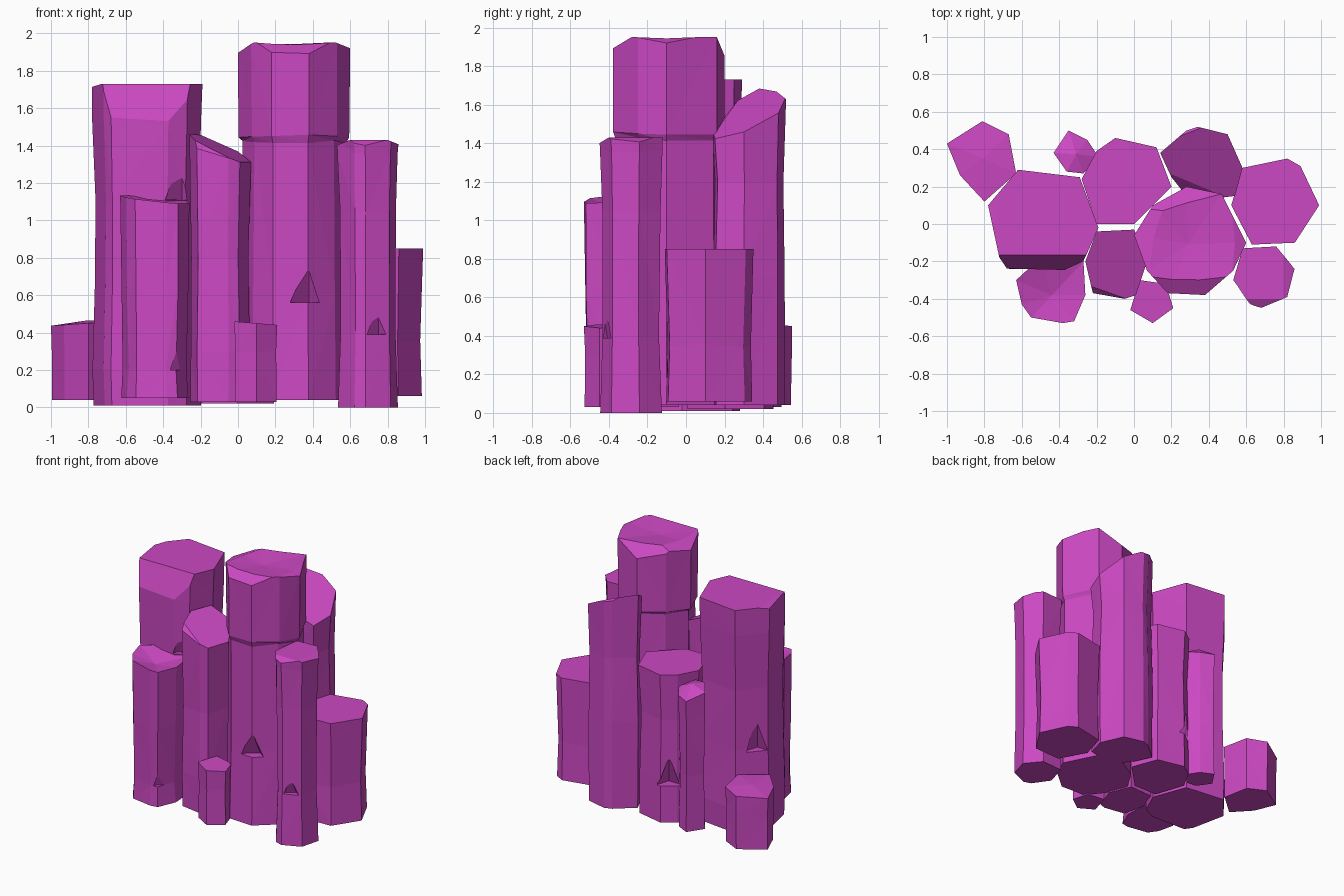
import bpy
import bmesh
import random
from mathutils import Vector

random.seed(4)
default_cube = bpy.data.objects.get("Cube")
if default_cube:
    bpy.data.objects.remove(default_cube, do_unlink=True)

# Single crystal colour
magenta = bpy.data.materials.new("magenta_crystal")
magenta.use_nodes = True
magenta.diffuse_color = (0.6, 0.065, 0.54, 1)
magenta.node_tree.nodes["Principled BSDF"].inputs["Base Color"].default_value = magenta.diffuse_color


def finish(name, bm):
    """Turn a bmesh into a flat shaded object in the scene."""
    bmesh.ops.recalc_face_normals(bm, faces=bm.faces)
    mesh = bpy.data.meshes.new(name)
    bm.to_mesh(mesh)
    bm.free()
    mesh.materials.append(magenta)
    obj = bpy.data.objects.new(name, mesh)
    bpy.context.collection.objects.link(obj)
    return obj


def column(name, outline, bottom, top, tilt=(0, 0), dip=0, rings=(), cuts=(), rough=0.008):
    """Irregular prism: rings are (height, scale), cuts are (point, normal) planes."""
    count = len(outline)
    centre = sum((Vector(p) for p in outline), Vector((0, 0))) / count
    bm = bmesh.new()
    levels = [(bottom, 0.97), *rings, (top, 1)]
    loops = []
    for level, (height, scale) in enumerate(levels):
        is_top = level == len(levels) - 1
        is_inner = 0 < level and not is_top
        loop = []
        for point in outline:
            offset = (Vector(point) - centre) * scale
            lift = offset.dot(Vector(tilt)) if is_top else 0
            if is_inner:
                offset *= 1 - random.uniform(0, rough) / offset.length
                lift = random.uniform(-rough, rough)
            loop.append(bm.verts.new((*(centre + offset), height + lift)))
        loops.append(loop)
    # Side walls
    for low, high in zip(loops, loops[1:]):
        for i in range(count):
            j = (i + 1) % count
            bm.faces.new((low[i], low[j], high[j], high[i]))
    # Base and crown
    bm.faces.new(loops[0])
    if dip:
        tip = bm.verts.new((*centre, top - dip))
        for i in range(count):
            bm.faces.new((loops[-1][i], loops[-1][(i + 1) % count], tip))
    else:
        bm.faces.new(loops[-1])
    bmesh.ops.triangulate(bm, faces=bm.faces)
    # Broken corners
    for point, normal in cuts:
        geometry = bm.verts[:] + bm.edges[:] + bm.faces[:]
        cut = bmesh.ops.bisect_plane(bm, geom=geometry, plane_co=point,
                                     plane_no=normal, clear_outer=True)
        edges = [e for e in cut["geom_cut"] if isinstance(e, bmesh.types.BMEdge)]
        bmesh.ops.holes_fill(bm, edges=edges, sides=0)
    return finish(name, bm)


def chip(obj, location, radius, height):
    """Carve a small shelf that fades upward into the column."""
    bm = bmesh.new()
    bmesh.ops.create_cone(bm, segments=5, radius1=radius, radius2=0.01,
                          depth=height, cap_ends=True)
    bmesh.ops.translate(bm, verts=bm.verts, vec=Vector(location) + Vector((0, 0, height / 2)))
    cutter = finish("chip_cutter", bm)
    cutter.hide_render = True
    modifier = obj.modifiers.new("chip", "BOOLEAN")
    modifier.operation = "DIFFERENCE"
    modifier.object = cutter
    bpy.context.view_layer.objects.active = obj
    bpy.ops.object.modifier_apply(modifier=modifier.name)
    bpy.data.objects.remove(cutter, do_unlink=True)


# Two main columns
left_tall = column(
    "left_tall_column",
    [(-.78, .1), (-.62, .29), (-.29, .25), (-.19, -.02), (-.27, -.2),
     (-.37, -.25), (-.68, -.24), (-.72, -.18)],
    0.01, 1.73, rings=[(.2, 1), (.65, .97), (1.1, .96), (1.53, 1)],
    cuts=[((-.5, -.17, 1.72), (0, -1, .4)), ((-.76, 0, 1.72), (-.3, 0, 1))])
chip(left_tall, (-.3, -.25, 1.11), .1, .2)
chip(left_tall, (-.73, .17, .62), .09, .25)

centre_tall = column(
    "centre_tall_column",
    [(0, -.06), (.1, .1), (.28, .2), (.47, .16), (.6, -.1), (.53, -.25),
     (.38, -.38), (.18, -.37), (.07, -.25)],
    0.04, 1.95, dip=.03, rings=[(.6, .95), (1.42, .94), (1.45, 1)],
    cuts=[((.3, -.3, 1.94), (0, -.6, 1)), ((.1, -.1, 1.94), (-.4, .1, 1)),
          ((.2, .1, 1.93), (-.3, 1, 1)), ((.55, -.1, 1.94), (.4, 0, 1))])
chip(centre_tall, (.38, -.38, .56), .11, .2)

# Columns along the front
column("centre_front_column",
       [(-.26, -.2), (-.22, -.37), (-.05, -.4), (.01, -.38), (.07, -.2),
        (0, -.03), (-.2, -.04)],
       0.03, 1.38, tilt=(-.45, .15), rings=[(.3, 1), (.8, .95)],
       cuts=[((-.1, -.38, 1.36), (.1, -1, .9))])

front_left = column(
    "front_left_column",
    [(-.63, -.3), (-.6, -.43), (-.55, -.5), (-.38, -.53), (-.32, -.52),
     (-.26, -.38), (-.27, -.2), (-.5, -.18)],
    0.05, 1.11, tilt=(-.1, .06), dip=.04, rings=[(.2, .94), (.65, 1)])
chip(front_left, (-.3, -.52, .2), .07, .15)

column("front_short_column",
       [(-.02, -.46), (.1, -.53), (.21, -.45), (.17, -.32), (.03, -.3)],
       0.03, .45, tilt=(-.08, 0), rings=[(.3, 1)])

front_right = column(
    "front_right_column",
    [(.53, -.3), (.62, -.43), (.68, -.45), (.82, -.39), (.86, -.24),
     (.76, -.12), (.58, -.13)],
    0, 1.43, rings=[(.4, .92), (1.05, .94), (1.36, 1)],
    cuts=[((.7, -.4, 1.43), (0, -.6, 1)), ((.8, -.3, 1.43), (.4, 0, 1)),
          ((.6, -.3, 1.43), (-.4, 0, 1))])
chip(front_right, (.75, -.43, .39), .07, .12)

# Columns on the right side
column("right_column",
       [(.52, .1), (.63, -.11), (.86, -.1), (.99, .1), (.89, .31),
        (.82, .35), (.58, .3)],
       0.06, .85, rings=[(.35, .95)])

column("back_right_column",
       [(.2, .25), (.14, .38), (.28, .5), (.34, .52), (.5, .48), (.58, .3),
        (.54, .15), (.3, .12)],
       0.04, 1.57, tilt=(-.45, .35), rings=[(.7, 1), (1.2, .95)],
       cuts=[((.3, .48, 1.66), (0, .8, 1)), ((.3, .2, 1.53), (.1, -.9, .8))])

# Columns along the back
back_centre = column(
    "back_centre_column",
    [(-.28, .24), (-.2, .39), (-.1, .46), (.12, .41), (.2, .2), (0, 0), (-.2, 0)],
    0.02, 1.16, rings=[(.35, .97), (.8, .94)])
chip(back_centre, (-.15, .42, .3), .09, .2)

column("back_slim_column",
       [(-.43, .38), (-.35, .5), (-.25, .45), (-.19, .36), (-.27, .27), (-.36, .28)],
       0.03, 1.07, tilt=(-.1, -.3), dip=-.05, rings=[(.45, .93), (.9, 1)])

column("back_left_short_column",
       [(-1, .43), (-.81, .55), (-.67, .48), (-.63, .27), (-.8, .12), (-.93, .26)],
       0.04, .45, tilt=(.07, 0), dip=-.015, rings=[(.3, 1)])
